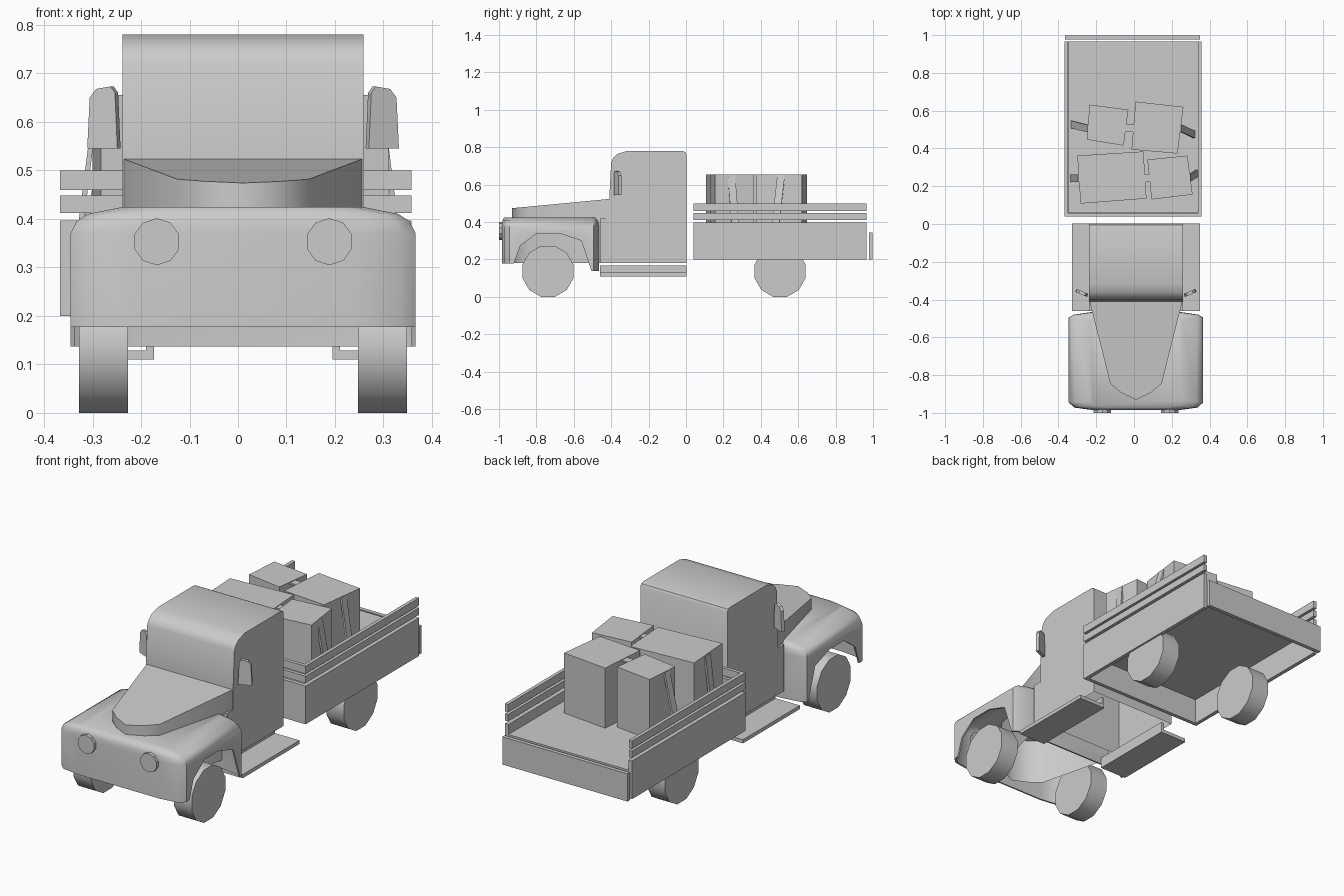
import bpy, bmesh, math

if "Cube" in bpy.data.objects:
    bpy.data.objects.remove(bpy.data.objects["Cube"])

CX = 0.0105  # centre line of cab, fenders and wheels


def finish(name, bm, open_down=False, smooth=None):
    bmesh.ops.recalc_face_normals(bm, faces=bm.faces)
    if open_down:
        bm.normal_update()
        low = [f for f in bm.faces if f.normal.z < -0.95]
        bmesh.ops.delete(bm, geom=low, context='FACES')
    me = bpy.data.meshes.new(name)
    bm.to_mesh(me)
    bm.free()
    ob = bpy.data.objects.new(name, me)
    bpy.context.collection.objects.link(ob)
    if smooth:
        shade(ob, smooth)
    return ob


def shade(ob, angle):
    bpy.ops.object.select_all(action='DESELECT')
    ob.select_set(True)
    bpy.context.view_layer.objects.active = ob
    bpy.ops.object.shade_smooth_by_angle(angle=math.radians(angle))


def loft(name, rings, **kw):
    bm = bmesh.new()
    vs = [[bm.verts.new(p) for p in r] for r in rings]
    n = len(vs[0])
    for a, b in zip(vs, vs[1:]):
        for i in range(n):
            j = (i + 1) % n
            bm.faces.new((a[i], a[j], b[j], b[i]))
    bm.faces.new(vs[0])
    bm.faces.new(vs[-1])
    return finish(name, bm, **kw)


def prism(name, pts, axis, lo, hi, **kw):
    """Extrude a 2D outline along one axis."""
    def put(p, t):
        q = list(p)
        q.insert(axis, t)
        return q
    return loft(name, [[put(p, t) for p in pts] for t in (lo, hi)], **kw)


def box(name, x0, x1, y0, y1, z0, z1, **kw):
    return prism(name, [(x0, y0), (x1, y0), (x1, y1), (x0, y1)], 2, z0, z1, **kw)


def disc(name, axis, c, r, lo, hi, n, **kw):
    pts = [(c[0] + r * math.cos(2 * math.pi * (i + .5) / n),
            c[1] + r * math.sin(2 * math.pi * (i + .5) / n)) for i in range(n)]
    return prism(name, pts, axis, lo, hi, **kw)


def cut(ob, cutter):
    m = ob.modifiers.new("cut", 'BOOLEAN')
    m.operation, m.solver, m.object = 'DIFFERENCE', 'EXACT', cutter
    bpy.context.view_layer.objects.active = ob
    bpy.ops.object.modifier_apply(modifier=m.name)
    bpy.data.objects.remove(cutter)


# Front body with fenders: rounded shell, open below
plan = [(-.356, -.945), (-.325, -.972), (-.23, -.985), (.23, -.985), (.325, -.972),
        (.356, -.945), (.356, -.495), (.33, -.48), (.23, -.465),
        (-.23, -.465), (-.33, -.48), (-.356, -.495)]


def ring(z, sx, sy):
    return [(CX + x * sx, -.725 + (y + .725) * sy, z) for x, y in plan]


body = loft("front_body", [ring(.137, 1, 1), ring(.37, 1, 1), ring(.395, .965, .995),
                           ring(.41, .90, .98), ring(.425, .69, .95)])
cut(body, loft("inner", [ring(.05, .975, .97), ring(.365, .975, .97),
                         ring(.397, .88, .95), ring(.416, .68, .92)]))
arch = [(-1.1, .0), (-1.1, .177), (-.92, .177), (-.885, .275), (-.795, .34),
        (-.677, .34), (-.56, .30), (-.505, .137), (-.505, .0)]
cut(body, prism("arch", arch, 0, -.6, .6))
shade(body, 45)

# Cab: side profile, open below
cab = [(-.46, .18), (-.46, .42), (-.41, .42), (-.41, .53), (-.40, .72), (-.388, .745),
       (-.365, .765), (-.315, .78), (-.02, .78), (-.005, .775), (.003, .76), (.003, .18)]
prism("cab", cab, 0, CX - .2485, CX + .2485, open_down=True, smooth=35)

# Hood: tapered plan with a sloping top, reaching down between the fenders
nose = [(-.248, -.40), (-.136, -.845), (-.08, -.892), (0, -.93),
        (.08, -.892), (.136, -.845), (.248, -.40)]
loft("hood", [[(CX + x, y, .18) for x, y in nose],
              [(CX + x, y, .474 + (y + .93) * .095) for x, y in nose]],
     open_down=True, smooth=55)

for s, side in ((-1, "left"), (1, "right")):
    # Wheels
    a, b = sorted((CX + s * .237, CX + s * .338))
    for y, end in ((-.738, "front"), (.503, "rear")):
        disc(f"{end}_wheel_{side}", 0, (y, .1365), .1413, a, b, 12, smooth=35)
    # Headlights
    disc(f"headlight_{side}", 1, (CX + s * .178, .353), .0485, -1.0, -.965, 10)
    # Running boards: thin plate with a riser along the inner edge
    board = [(.338, .11), (.338, .129), (.20, .129), (.20, .167), (.184, .167), (.184, .11)]
    prism(f"running_board_{side}", [(CX + s * x, z) for x, z in board], 1, -.46, .003)
    # Side mirrors, swept back towards the outside
    shape = [(.318, .545), (.313, .65), (.30, .668), (.27, .673), (.261, .66), (.256, .545)]
    bend = [[(CX + s * (x - .42 * t), -.378 + (x - .256) * .42 + t, z) for x, z in shape]
            for t in (-.008, .008)]
    loft(f"mirror_{side}", bend)


# Cargo bed: three-sided walls and slats, floor and tailgate
def surround(name, z0, z1, t):
    l, r, f, b = -.367, .358, .04, .965
    prism(name, [(l, f), (r, f), (r, b), (r - t, b), (r - t, f + t),
                 (l + t, f + t), (l + t, b), (l, b)], 2, z0, z1)


surround("bed_walls", .20, .397, .02)
surround("lower_slats", .412, .448, .018)
surround("upper_slats", .46, .50, .018)
box("bed_floor", -.348, .339, .06, .965, .333, .345)
box("tailgate", -.365, .35, .978, .998, .20, .343)

# Cargo boxes
crates = [[(-.235, .632), (-.03, .605), (-.055, .415), (-.25, .447)],
          [(.008, .648), (.262, .62), (.23, .373), (-.013, .394)],
          [(-.30, .362), (.05, .384), (.066, .135), (-.283, .108)],
          [(.071, .341), (.283, .362), (.31, .156), (.093, .13)]]
for i, c in enumerate(crates):
    prism(f"cargo_box_{i + 1}", c, 2, .343, .655)

# Straps running over each pair of boxes down to the floor
straps = [[(-.333, .527, .345), (-.247, .505, .652), (.25, .508, .652), (.322, .474, .345)],
          [(-.335, .243, .345), (-.296, .243, .652), (.298, .243, .652), (.336, .267, .345)]]
for i, path in enumerate(straps):
    rings = []
    for x, y, z in path:
        rings.append([(x, y - .02, z), (x, y + .02, z),
                      (x * .97, y + .02, z - .008), (x * .97, y - .02, z - .008)])
    loft(f"strap_{i + 1}", rings)
